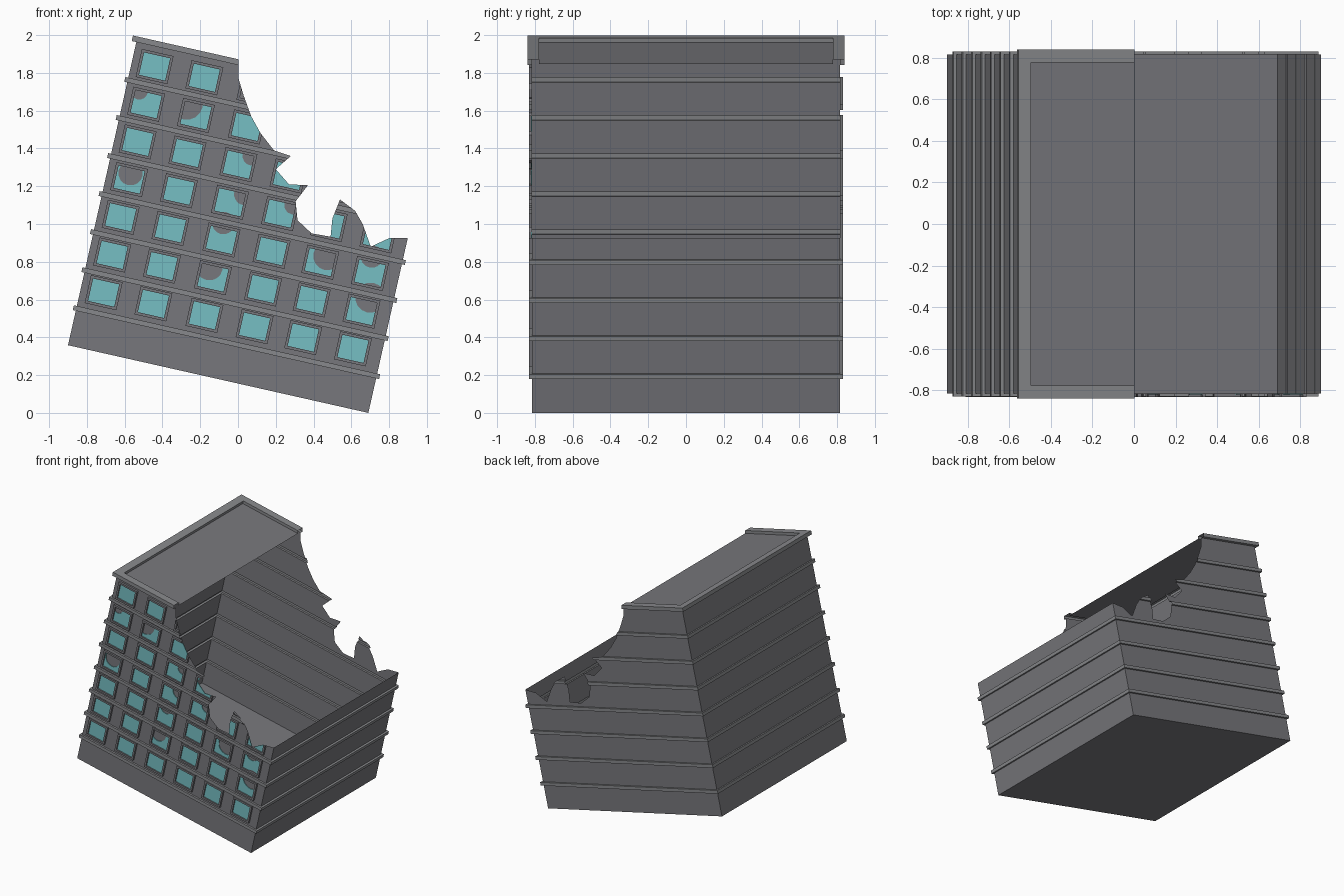
import bpy, bmesh, math
from mathutils import Vector

if "Cube" in bpy.data.objects:
    bpy.data.objects.remove(bpy.data.objects["Cube"])

A = math.radians(12.7)
W, D = 1.63, 0.815            # facade width, half depth
COLS = [0.123, 0.393, 0.67, 0.942, 1.206, 1.476]
ROWS = [0.313 + 0.2045 * i for i in range(7)]


def P(u, y, v):
    """Leaning building coordinates to world."""
    return Vector((-0.9 + u * math.cos(A) + v * math.sin(A), y,
                   0.3583 - u * math.sin(A) + v * math.cos(A)))


def material(name, r, g, b):
    m = bpy.data.materials.new(name)
    m.diffuse_color = (r, g, b, 1)
    m.use_nodes = True
    m.node_tree.nodes["Principled BSDF"].inputs["Base Color"].default_value = m.diffuse_color
    return m


WALL = material("dark_concrete", 0.185, 0.185, 0.2)
BAND = material("ledge_concrete", 0.245, 0.25, 0.262)
GLASS = material("teal_glass", 0.18, 0.52, 0.55)


def finish(name, bm, *mats):
    bmesh.ops.recalc_face_normals(bm, faces=bm.faces)
    me = bpy.data.meshes.new(name)
    bm.to_mesh(me)
    bm.free()
    for m in mats:
        me.materials.append(m)
    ob = bpy.data.objects.new(name, me)
    bpy.context.collection.objects.link(ob)
    return ob


def loft(bm, rings, ledges=()):
    """Closed solid through a list of point rings; ledge segments get slot 1."""
    vr = [[bm.verts.new(p) for p in r] for r in rings]
    n = len(vr[0])
    for k, (a, b) in enumerate(zip(vr, vr[1:])):
        for i in range(n):
            j = (i + 1) % n
            bm.faces.new((a[i], a[j], b[j], b[i])).material_index = int(k in ledges)
    bm.faces.new(vr[0])
    bm.faces.new(vr[-1])


def cut(ob, cutter):
    m = ob.modifiers.new("cut", 'BOOLEAN')
    m.operation = 'DIFFERENCE'
    m.solver = 'EXACT'
    m.object = cutter
    bpy.context.view_layer.objects.active = ob
    bpy.ops.object.modifier_apply(modifier=m.name)


def rect(u, v, w, h, y):
    return [P(u + a * w / 2, y, v + b * h / 2)
            for a, b in ((-1, -1), (1, -1), (1, 1), (-1, 1))]


# Broken outline, cut straight through front to back
EDGE = [(0.003, 2.5), (0.003, 1.77), (0.03, 1.68), (0.07, 1.57), (0.12, 1.48),
        (0.19, 1.39), (0.28, 1.36), (0.2, 1.29), (0.27, 1.21), (0.37, 1.205),
        (0.305, 1.12), (0.315, 1.02), (0.39, 0.95), (0.49, 0.933), (0.5, 1.03),
        (0.54, 1.13), (0.62, 1.07), (0.66, 1.0), (0.703, 0.88), (0.8, 0.925),
        (1.5, 0.93), (1.5, 2.5)]
bm = bmesh.new()
loft(bm, [[Vector((x, y, z)) for x, z in EDGE] for y in (-1.2, 1.2)])
break_cutter = finish("break_cutter", bm)

# Building shell with floor bands and recessed roof
prof, ledges = [(0, 0)], []
for i in range(7):
    v = 0.2 + 0.2065 * i
    ledges += [len(prof), len(prof) + 1, len(prof) + 2]
    prof += [(v - 0.013, 0), (v - 0.013, 0.016), (v + 0.013, 0.016), (v + 0.013, 0)]
ledges += range(len(prof), len(prof) + 4)
prof += [(1.645, 0), (1.645, 0.025), (1.675, 0.025), (1.675, -0.037), (1.652, -0.037)]
bm = bmesh.new()
loft(bm, [[P(-o, -D - o, v), P(W + o, -D - o, v), P(W + o, D + o, v), P(-o, D + o, v)]
          for v, o in prof], ledges)
shell = finish("building_shell", bm, WALL, BAND)
cut(shell, break_cutter)


# Open the hollow inside: drop the faces left by the cutter
def on_edge(c):
    p = Vector((c.x, c.z))
    for a, b in zip(EDGE, EDGE[1:]):
        a, b = Vector(a), Vector(b)
        t = max(0, min(1, (p - a).dot(b - a) / (b - a).length_squared))
        if (a + (b - a) * t - p).length < 5e-4:
            return True
    return False


bm = bmesh.new()
bm.from_mesh(shell.data)
dead = [f for f in bm.faces if abs(f.normal.y) < 0.1
        and all(on_edge(v.co) for v in f.verts) and on_edge(f.calc_center_median())]
bmesh.ops.delete(bm, geom=dead, context='FACES')
bm.to_mesh(shell.data)
bm.free()

# Window frames and glass
frames, panes = bmesh.new(), bmesh.new()
GW, GH, F = 0.142, 0.122, 0.03
for u in COLS:
    for v in ROWS:
        loops = [rect(u, v, GW + F, GH + F, -D), rect(u, v, GW + F, GH + F, -D - 0.017),
                 rect(u, v, GW, GH, -D - 0.017), rect(u, v, GW, GH, -D)]
        vs = [[frames.verts.new(p) for p in r] for r in loops]
        for k in range(4):
            a, b = vs[k], vs[(k + 1) % 4]
            for i in range(4):
                j = (i + 1) % 4
                frames.faces.new((a[i], a[j], b[j], b[i]))
        if (u, v) != (COLS[2], ROWS[6]):
            loft(panes, [rect(u, v, GW - 0.001, GH - 0.001, y)
                         for y in (-D - 0.001, -D - 0.006)])
frames = finish("window_frames", frames, WALL)
glass = finish("window_glass", panes, GLASS)

# Missing pieces of glass: column, row, offset and radius
HOLES = [(0, 5, -0.05, 0.06, 0.045), (1, 5, -0.06, 0.05, 0.085), (2, 4, 0.06, 0.06, 0.05),
         (0, 3, 0.0, 0.035, 0.065), (2, 3, 0.07, 0.06, 0.06), (3, 3, 0.06, 0.06, 0.05),
         (2, 2, -0.01, 0.09, 0.06), (2, 1, -0.03, 0.05, 0.07), (4, 2, 0.03, 0.04, 0.075),
         (5, 2, -0.01, 0.09, 0.06), (5, 1, 0.03, 0.08, 0.08)]
bm = bmesh.new()
for c, r, du, dv, rad in HOLES:
    ring = [(COLS[c] + du + rad * math.cos(t * math.pi / 8),
             ROWS[r] + dv + rad * math.sin(t * math.pi / 8)) for t in range(16)]
    loft(bm, [[P(u, y, v) for u, v in ring] for y in (-0.9, -0.7)])
hole_cutter = finish("hole_cutter", bm)

cut(glass, hole_cutter)
cut(glass, break_cutter)
cut(frames, break_cutter)

for c in (break_cutter, hole_cutter):
    bpy.data.objects.remove(c)
